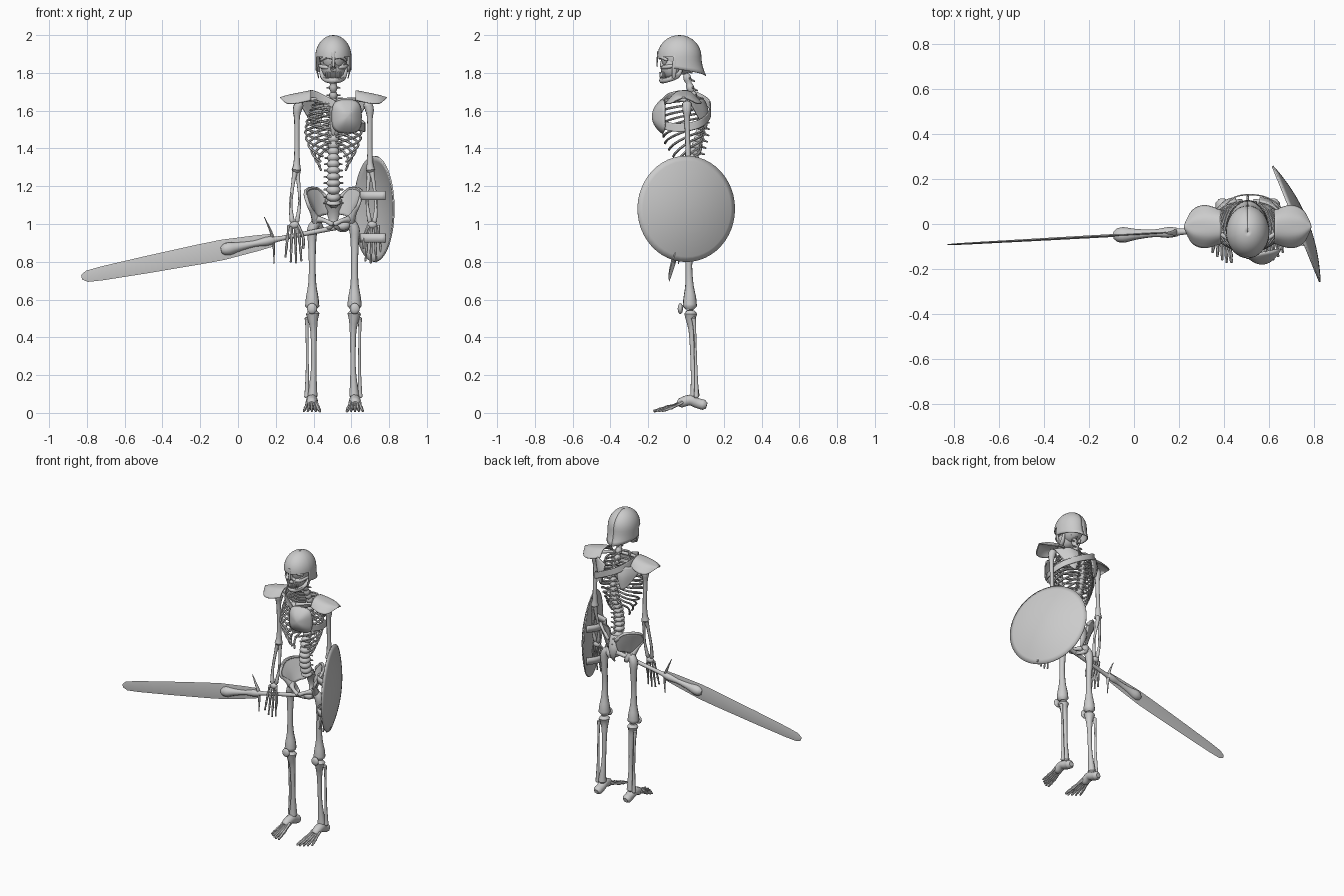
import bpy, bmesh, math
from mathutils import Vector as V

CX = 0.505                       # the figure stands to one side, balanced by the sword
mat = bpy.data.materials.new("pale_grey")
mat.diffuse_color = (0.6, 0.6, 0.6, 1)
parts, thick = {}, {}


def mesh(name):
    return parts.setdefault(name, bmesh.new()) if name not in parts else parts[name]


def spline(pts, n):
    """Catmull-Rom resampling of equal-length tuples."""
    if n < 2:
        return [tuple(p) for p in pts]
    out = []
    for i in range(len(pts) - 1):
        a, b, c, d = pts[max(i - 1, 0)], pts[i], pts[i + 1], pts[min(i + 2, len(pts) - 1)]
        for k in range(n):
            t = k / n
            out.append(tuple(q + .5 * t * (r - p + t * (2*p - 5*q + 4*r - s + t * (3*(q - r) + s - p)))
                             for p, q, r, s in zip(a, b, c, d)))
    return out + [tuple(pts[-1])]


def skin(bm, rings, closed):
    rings = [[bm.verts.new(p) for p in r] for r in rings]
    for a, b in zip(rings, rings[1:]):
        m = len(a)
        for j in range(m if closed else m - 1):
            k = (j + 1) % m
            bm.faces.new((a[j], a[k], b[k], b[j]))
    return rings


def tube(name, pts, n=3, sides=8, flat=1.0, ref=(0.3, 1, 0.2), round_end=True):
    """Bone of round or flattened section through (x, y, z, radius) points."""
    bm, pts = mesh(name), spline(pts, n)
    P = [V(p[:3]) for p in pts]
    R = [max(p[3], 0.002) for p in pts]
    if round_end:
        d0, d1 = (P[0] - P[1]).normalized(), (P[-1] - P[-2]).normalized()
        P = [P[0] + d0 * R[0] * .5] + P + [P[-1] + d1 * R[-1] * .5]
        R = [R[0] * .55] + R + [R[-1] * .55]
    rings, a = [], V(ref)
    for i, p in enumerate(P):
        t = (P[min(i + 1, len(P) - 1)] - P[max(i - 1, 0)]).normalized()
        a = (a - t * a.dot(t)).normalized()
        b = t.cross(a)
        rings.append([p + R[i] * (a * math.cos(w) + b * flat * math.sin(w))
                      for w in (2 * math.pi * j / sides for j in range(sides))])
    r = skin(bm, rings, True)
    bm.faces.new(r[0][::-1])
    bm.faces.new(r[-1])


def pair(name, pts, **kw):
    for s in (-1, 1):
        tube(name, [(CX + s * p[0], *p[1:]) for p in pts], **kw)


def mid(name, pts, **kw):
    tube(name, [(CX + p[0], *p[1:]) for p in pts], **kw)


def sheet(name, rows, t, n=4, sides=(-1, 1)):
    """Thin curved plate through rows of points."""
    thick[name] = t
    for s in sides:
        fine = [spline([(CX + s * x, y, z) for x, y, z in r], n) for r in rows]
        cols = [spline(list(c), n) for c in zip(*fine)]
        skin(mesh(name), cols, False)


def blob(name, c, rad, deform=None, u=24, v=16):
    bm = mesh(name)
    new = bmesh.ops.create_uvsphere(bm, u_segments=u, v_segments=v, radius=1)["verts"]
    for w in new:
        p = V((c[i] + w.co[i] * rad[i] for i in range(3)))
        w.co = deform(p) if deform else p


def dome(name, c, u, v, nrm, h, t, power=2.0, rings=8, seg=40):
    """Bulging plate with a round or squarish rim."""
    thick[name] = t
    c, u, v, nrm = V(c), V(u), V(v), V(nrm)
    se = lambda x: math.copysign(abs(x) ** (2 / power), x)
    rr = [[c + nrm * h * (1 - f * f) + f * (u * se(math.cos(w)) + v * se(math.sin(w)))
           for w in (2 * math.pi * j / seg for j in range(seg))]
          for f in (max(i / rings, 0.01) for i in range(rings + 1))]
    r = skin(mesh(name), rr, True)
    mesh(name).faces.new(r[0][::-1])


# skull with sunken eyes and nose, cheekbones, jaw and teeth
def face(p):
    for ex, ez, er in ((-.031, 1.858, .024), (.031, 1.858, .024), (0, 1.822, .012)):
        d = math.hypot(p.x - CX - ex, p.z - ez)
        if p.y < -.07 and d < er:
            p.y += .035 * (1 - (d / er) ** 4)
    return p


blob("cranium", (CX, -.035, 1.885), (.076, .098, .095))
blob("face", (CX, -.075, 1.838), (.066, .062, .075), face, 56, 40)
pair("cheekbone", [(.03, -.125, 1.828, .009), (.06, -.1, 1.832, .011), (.075, -.04, 1.84, .007)])
pair("brow", [(.005, -.138, 1.878, .008), (.035, -.133, 1.884, .009), (.066, -.1, 1.868, .008)])
pair("jaw", [(.066, -.02, 1.83, .008), (.058, -.045, 1.785, .014), (.035, -.105, 1.762, .014),
             (0, -.128, 1.76, .016)])
for i in range(-4, 5):
    x, y = i * .009, -.135 + i * i * .0012
    mid("teeth", [(x, y, 1.776, .005), (x, y - .002, 1.802, .005)], n=1, sides=6)

# helmet: open face, flared neck guard, nose and cheek strips
cols = []
angles = sorted([i * 10 for i in range(-18, 19)] + [-76, -75, 75, 76])   # 0 is the front
for deg in angles:
    w = math.radians(deg)
    front, col = abs(deg) <= 75, []
    bottom = 1.885 if front else 1.825 - .04 * (abs(deg) - 76) / 104
    for k in range(9):
        e = math.pi / 2 * k / 8
        r, z = max(math.sin(e), .01), 1.885 + .112 * math.cos(e)
        col.append((CX + .093 * r * math.sin(w), -.035 - .114 * r * math.cos(w), z))
    for k in range(1, 5):
        z = 1.885 + (bottom - 1.885) * k / 4 - .0002 * k
        fl = 1 + .22 * (max(0, -math.cos(w)) + .0) * (k / 4) ** 2
        col.append((CX + .093 * math.sin(w), -.035 - .114 * fl * math.cos(w), z))
    cols.append(col)
skin(mesh("helmet"), cols, False)
thick["helmet"] = .006
mid("nose_guard", [(0, -.15, 1.91, .01), (0, -.152, 1.87, .008), (0, -.153, 1.835, .006)], flat=.4, ref=(1, 0, 0))
pair("cheek_guard", [(.09, -.055, 1.89, .012), (.09, -.06, 1.83, .013), (.078, -.065, 1.775, .008)],
     flat=.35, ref=(0, 1, 0))

# spine: one beaded tube with rear spikes
path = spline([(0, -.01, 1.83, .02), (0, .03, 1.7, .02), (0, .075, 1.6, .022), (0, .08, 1.5, .025),
               (0, .055, 1.4, .029), (0, .025, 1.3, .033), (0, .02, 1.2, .036), (0, .045, 1.1, .036)], 12)
mid("spine", [(x, y, z, r * (.72, 1.0, 1.08, 1.0)[i % 4]) for i, (x, y, z, r) in enumerate(path)], n=1, sides=12)
for x, y, z, r in path[2::4]:
    mid("spine_spikes", [(0, y, z, .009), (0, y + r + .018, z - .015, .005)], n=1, sides=6)
    pair("spine_wings", [(0, y + .01, z, .007), (r + .014, y + .016, z, .005)], n=1, sides=6)

# ribs and breastbone
for i in range(12):
    t = i / 11
    zb, w = 1.665 - .25 * t, .075 + .075 * math.sin(math.pi * min(1, .12 + t * .62))
    w -= .05 * max(0, t - .6) / .4
    yb, yf = .078 - .03 * max(0, t - .5), -.12 + .10 * max(0, t - .5) / .5
    end = math.pi * (.97 if i < 7 else .97 - .055 * (i - 6))
    drop, pts = .03 + .10 * min(1, t * 1.3), []
    for k in range(15):
        a = end * k / 14
        pts.append((max(.012, w * math.sin(a)), (yb + yf) / 2 + (yb - yf) / 2 * math.cos(a)
                    + .022 * math.sin(min(a * 2.5, math.pi)), zb - drop * (k / 14) ** 1.3, .0065))
    pair("ribs", pts, n=1, sides=6)
mid("breastbone", [(0, -.105, 1.655, .02), (0, -.128, 1.6, .017), (0, -.132, 1.53, .018), (0, -.12, 1.47, .007)],
    flat=.45, ref=(1, 0, 0))

# collar bones, shoulder blades
pair("collar_bone", [(.015, -.1, 1.65, .012), (.08, -.07, 1.66, .009), (.185, 0, 1.655, .013)])
sheet("shoulder_blade", [[(.05, .1, 1.645), (.11, .08, 1.66), (.18, .02, 1.65)],
                         [(.055, .115, 1.59), (.1, .1, 1.59), (.16, .04, 1.61)],
                         [(.075, .105, 1.5), (.09, .1, 1.505), (.105, .09, 1.52)]], .01)

# arms and hands
pair("upper_arm", [(.182, .005, 1.635, .026), (.192, .005, 1.6, .024), (.193, .005, 1.55, .015), (.193, .01, 1.4, .014),
                   (.194, .01, 1.32, .018), (.196, .008, 1.285, .026)])
pair("forearm_inner", [(.188, .015, 1.29, .016), (.187, .01, 1.24, .011), (.178, -.01, 1.12, .008),
                       (.192, -.025, 1.015, .013)])
pair("forearm_outer", [(.203, .008, 1.275, .016), (.213, 0, 1.22, .01), (.226, -.015, 1.1, .009),
                       (.218, -.03, 1.015, .014)])
blob_z = .995
for s in (-1, 1):
    blob("wrist", (CX + s * .206, -.03, blob_z), (.026, .018, .02), u=12, v=8)
for i in range(4):
    x, L = .186 + i * .017, (.185, .195, .19, .165)[i]
    fan = (i - 1.5) * .011
    pair("fingers", [(x + fan * f, -.032 - .03 * f, .99 - L * f, r) for f, r in
                     ((0, .009), (.2, .006), (.42, .009), (.55, .006), (.7, .008), (.82, .005), (1, .006))], n=2, sides=6)
pair("thumb", [(.185, -.035, .99, .009), (.165, -.055, .945, .007), (.158, -.065, .91, .008), (.16, -.07, .87, .006)], sides=6)

# pelvis
sheet("hip_wing", [[(.03, .1, 1.13), (.085, .085, 1.185), (.145, .01, 1.175), (.135, -.06, 1.11)],
                   [(.03, .09, 1.09), (.075, .07, 1.12), (.115, .015, 1.11), (.115, -.04, 1.075)],
                   [(.035, .075, 1.05), (.06, .05, 1.045), (.085, .02, 1.03), (.095, -.015, 1.03)]], .014)
pair("hip_crest", [(.03, .1, 1.13, .012), (.085, .085, 1.185, .01), (.145, .01, 1.175, .011), (.135, -.06, 1.11, .01),
                   (.11, -.03, 1.06, .014), (.09, 0, 1.02, .026)])
pair("pubic_bone", [(.09, 0, 1.025, .024), (.05, -.04, 1.02, .012), (.008, -.055, 1.0, .014)])
pair("seat_bone", [(.088, .01, 1.02, .024), (.065, .03, .975, .016), (.035, -.01, .97, .011), (.01, -.05, .99, .012)])
mid("tail_bone", [(0, .055, 1.13, .045), (0, .085, 1.07, .038), (0, .09, 1.01, .02), (0, .07, .97, .007)],
    flat=.5, ref=(1, 0, 0))

# legs
pair("thigh", [(.085, .01, 1.01, .024), (.1, .015, .995, .027), (.112, .018, .965, .028), (.113, .02, .9, .022),
               (.112, .015, .78, .018), (.112, .018, .68, .022), (.112, .02, .61, .034), (.112, .02, .565, .038)], sides=10)
pair("shin", [(.11, .025, .525, .036), (.108, .025, .49, .026), (.104, .032, .42, .017), (.104, .038, .25, .014),
              (.108, .045, .14, .021), (.11, .047, .09, .026)], sides=10)
pair("calf_bone", [(.14, .04, .5, .013), (.14, .046, .44, .008), (.138, .052, .25, .008), (.14, .055, .12, .012),
                   (.141, .055, .085, .014)])
for s in (-1, 1):
    blob("kneecap", (CX + s * .113, -.03, .552), (.027, .014, .029), u=14, v=10)

# feet
pair("heel", [(.113, .095, .042, .03), (.112, .06, .052, .03), (.114, .02, .068, .031), (.115, -.03, .052, .028)],
     flat=.95, sides=10, ref=(1, 0, 0))
for i in range(5):
    x0, x1 = .092 + i * .0115, .072 + i * .021
    y1, r = (-.168, -.17, -.158, -.143, -.125)[i], (.011 if i == 0 else .0085)
    pair("toes", [(x0 + (x1 - x0) * f, -.02 + (y1 + .02) * f, .056 - .046 * f ** .8, r * k) for f, k in
                  ((0, 1.2), (.3, .8), (.55, 1.15), (.66, .8), (.8, 1), (.9, .7), (1, .75))], n=2, sides=6)

# shoulder guards: winged oval plates
sheet("shoulder_guard", [[(.118, .06, 1.655), (.19, .082, 1.64), (.245, .06, 1.638), (.278, 0, 1.664)],
                         [(.118, .03, 1.695), (.18, .035, 1.685), (.24, .025, 1.675), (.28, -.006, 1.667)],
                         [(.118, -.012, 1.705), (.18, -.012, 1.693), (.24, -.012, 1.68), (.282, -.012, 1.668)],
                         [(.118, -.055, 1.695), (.18, -.06, 1.685), (.24, -.05, 1.675), (.28, -.018, 1.667)],
                         [(.118, -.085, 1.655), (.19, -.105, 1.64), (.245, -.085, 1.638), (.278, -.024, 1.664)]], .007)

# chest plate and its strap
dome("chest_plate", (CX + .07, -.125, 1.57), (.077, .015, 0), (0, 0, .087), (.1, -1, 0), .05, .008, 3.2)
line = [(.135, -.11, 1.52), (.165, -.03, 1.51), (.15, .07, 1.53), (.06, .125, 1.58), (-.06, .118, 1.64), (-.12, .03, 1.685),
        (-.08, -.08, 1.675), (.01, -.135, 1.63)]
sheet("chest_strap", [[(x, y, z + h) for x, y, z in line] for h in (-.022, .022)], .006, 5, (1,))

# round shield with two arm straps
dome("shield", (.72, 0, 1.08), (-.105, .257, 0), (0, 0, .28), (.926, .378, 0), .05, .008, 2, 10, 48)
for z in (1.15, .925):
    thick["shield_strap"] = .008
    arc = spline([(.7, .1, z), (.655, .03, z), (.66, -.06, z), (.78, -.1, z)], 5)
    skin(mesh("shield_strap"), [[(x, y, q + h) for x, y, q in arc] for h in (-.024, .024)], False)


# sword: notched blade, bone collar, curved guard, long bone grip
def on_sword(x, r, dz=0):
    return (x, -.035 + (x - .2) * .055, .918 + (x - .2) * (.195 if x < .2 else .2) + dz, r)


tube("blade", [on_sword(-.828, .012), on_sword(-.8, .03), on_sword(-.72, .037), on_sword(-.5, .045),
               on_sword(-.2, .053), on_sword(-.08, .054), on_sword(.1, .042), on_sword(.18, .034)],
     n=1, sides=4, flat=.12, ref=(0, 0, 1), round_end=False)
tube("blade_collar", [on_sword(-.075, .03, .0), on_sword(-.045, .035), on_sword(.01, .024), on_sword(.09, .017),
                      on_sword(.15, .024), on_sword(.19, .02)], sides=10)
tube("guard", [(.14, -.04, 1.035, .003), (.165, -.04, .98, .009), (.185, -.036, .925, .014), (.19, -.036, .86, .009),
               (.19, -.04, .79, .003)], flat=.6, ref=(0, 1, 0))
tube("grip", [on_sword(.19, .017), on_sword(.24, .013), on_sword(.4, .013), on_sword(.52, .015),
              on_sword(.555, .025), on_sword(.58, .02)], sides=10)

# turn every part into a smooth-shaded object
for name, bm in parts.items():
    bmesh.ops.recalc_face_normals(bm, faces=bm.faces)
    me = bpy.data.meshes.new(name)
    bm.to_mesh(me)
    bm.free()
    ob = bpy.data.objects.new(name, me)
    bpy.context.collection.objects.link(ob)
    me.materials.append(mat)
    me.shade_smooth()
    me.set_sharp_from_angle(angle=math.radians(45))
    if name in thick:
        m = ob.modifiers.new("thickness", "SOLIDIFY")
        m.thickness, m.offset = thick[name], 0
